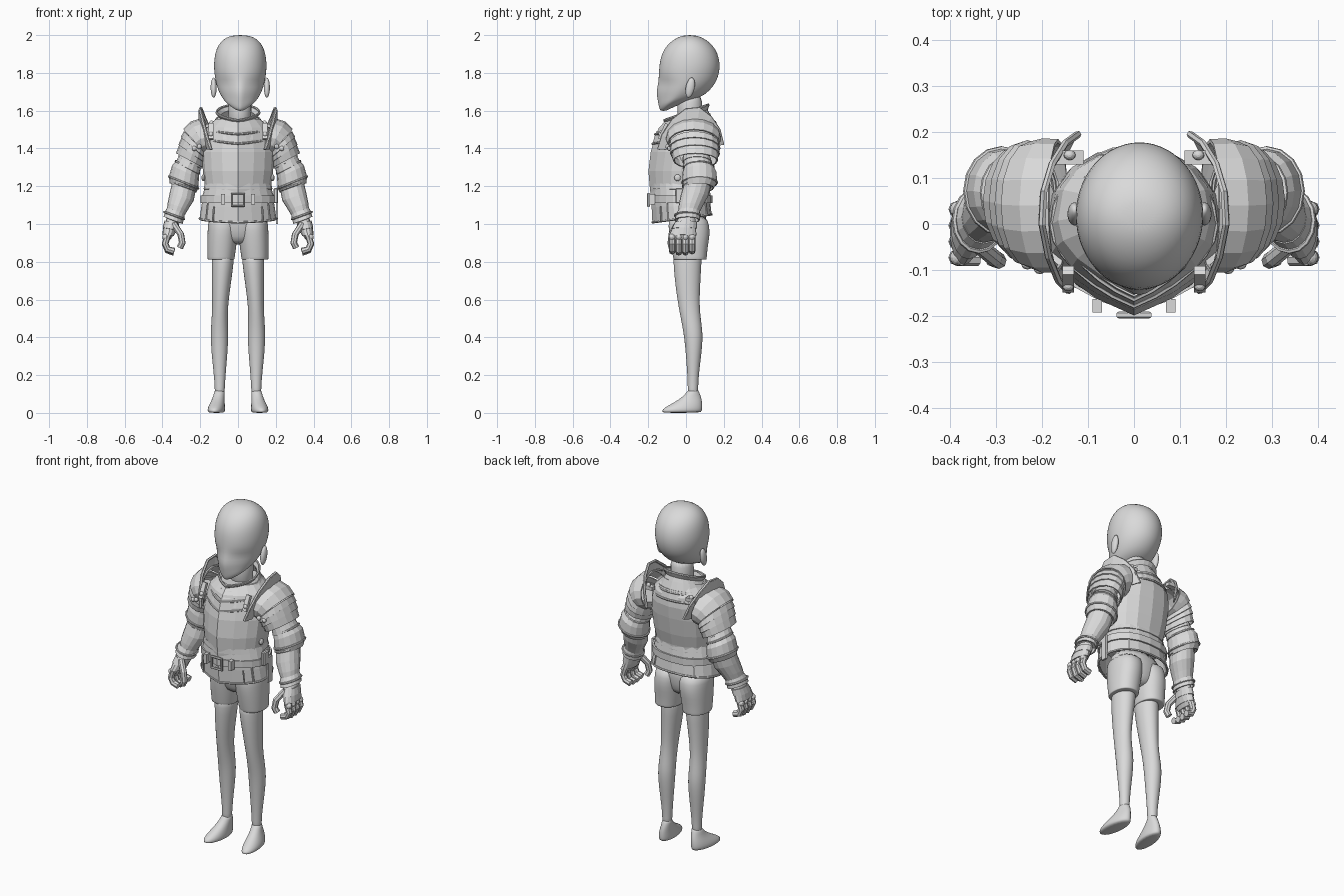
import bpy, bmesh
from math import sin, cos, pi, radians, copysign
from mathutils import Vector

cube = bpy.data.objects.get("Cube")
if cube:
    bpy.data.objects.remove(cube)

grey = bpy.data.materials.new("plain grey")
grey.use_nodes = True
grey.diffuse_color = (0.7, 0.7, 0.7, 1)
grey.node_tree.nodes["Principled BSDF"].inputs["Base Color"].default_value = grey.diffuse_color


def finish(name, mesh, mirror=False, thick=0, smooth=0, bevel=0):
    """Link a mesh with the common material, modifiers and shading."""
    ob = bpy.data.objects.new(name, mesh)
    bpy.context.scene.collection.objects.link(ob)
    mesh.materials.clear()
    mesh.materials.append(grey)
    if thick:
        ob.modifiers.new("thickness", 'SOLIDIFY').thickness = thick
    if bevel:
        ob.modifiers.new("bevel", 'BEVEL').width = bevel
    if smooth:
        ob.modifiers.new("rounding", 'SUBSURF').levels = 1
        ob.modifiers["rounding"].render_levels = 1
    if mirror:
        ob.modifiers.new("mirror", 'MIRROR').use_mirror_merge = False
    for p in mesh.polygons:
        p.use_smooth = bool(smooth)
    return ob


def bridge(name, groups, caps=False, **kw):
    """Skin each group of equal point rings into a tube."""
    bm = bmesh.new()
    for rings in groups:
        loops = [[bm.verts.new(p) for p in r] for r in rings]
        n = len(loops[0])
        for a, b in zip(loops, loops[1:]):
            for i in range(n):
                j = (i + 1) % n
                bm.faces.new((a[i], a[j], b[j], b[i]))
        if caps:
            bm.faces.new(loops[0])
            bm.faces.new(loops[-1])
    bmesh.ops.recalc_face_normals(bm, faces=bm.faces)
    me = bpy.data.meshes.new(name)
    bm.to_mesh(me)
    bm.free()
    return finish(name, me, **kw)


def level(cx, rx, yf, yb, zf, zb=None, keel=0, n=20, p=1, skew=0):
    """Near-horizontal ring; zf and zb tilt it, keel sharpens its front."""
    zb = zf if zb is None else zb
    pts = []
    for i in range(n):
        s, c = sin(2 * pi * i / n), cos(2 * pi * i / n)
        s, c = copysign(abs(s) ** p, s), copysign(abs(c) ** p, c)
        if c < 0:
            c = c * (1 - keel) - (1 - abs(s)) * keel
        y = (yf + yb) / 2 + c * (yb - yf) / 2
        pts.append(Vector((cx + rx * s - skew * y, y, zf + (zb - zf) * (c + 1) / 2)))
    return pts


def cross(x, y, z, deg, ry, rn, n=16):
    """Ring across an arm whose axis dips by deg below the x axis."""
    up = Vector((sin(radians(deg)), 0, cos(radians(deg))))
    return [Vector((x, y, z)) + up * rn * cos(2 * pi * i / n)
            + Vector((0, ry * sin(2 * pi * i / n), 0)) for i in range(n)]


def grow(ring, k):
    mid = sum(ring, Vector()) / len(ring)
    return [mid + (p - mid) * k for p in ring]


def lames(name, rings, flare=1.06, **kw):
    """Overlapping flared bands, one between each pair of rings."""
    bridge(name, [[a, grow(b, flare)] for a, b in zip(rings, rings[1:])],
           thick=0.007, **kw)


def cord(name, pts, r, cyclic=False, sides=1, **kw):
    cu = bpy.data.curves.new(name, 'CURVE')
    cu.dimensions, cu.bevel_depth, cu.bevel_resolution = '3D', r, sides
    cu.use_fill_caps = True
    sp = cu.splines.new('POLY')
    sp.points.add(len(pts) - 1)
    for q, p in zip(sp.points, pts):
        q.co = (*p, 1)
    sp.use_cyclic_u = cyclic
    tmp = bpy.data.objects.new(name, cu)
    me = bpy.data.meshes.new_from_object(tmp)
    bpy.data.objects.remove(tmp)
    return finish(name, me, **kw)


def solid(name, loc, size, kind="box", rot=0, **kw):
    bm = bmesh.new()
    if kind == "box":
        bmesh.ops.create_cube(bm, size=1)
    else:
        bmesh.ops.create_uvsphere(bm, u_segments=12, v_segments=8, radius=0.5)
    me = bpy.data.meshes.new(name)
    bm.to_mesh(me)
    bm.free()
    ob = finish(name, me, **kw)
    for v in me.vertices:
        v.co = Vector((v.co.x * size[0], v.co.y * size[1], v.co.z * size[2]))
        v.co = Vector((v.co.x, v.co.y * cos(rot) - v.co.z * sin(rot),
                       v.co.y * sin(rot) + v.co.z * cos(rot))) + Vector(loc)
    return ob


# Head, ears and neck
skull = [(.012, -.137, -.105, 1.598), (.045, -.144, -.07, 1.618), (.076, -.149, -.01, 1.642),
         (.098, -.156, .08, 1.67), (.116, -.161, .125, 1.705), (.129, -.151, .157, 1.745),
         (.136, -.145, .173, 1.785), (.141, -.143, .181, 1.83), (.138, -.136, .176, 1.88),
         (.128, -.117, .158, 1.925), (.107, -.086, .126, 1.963), (.072, -.042, .082, 1.99),
         (.03, -.005, .045, 2.0)]
bridge("head", [[level(.012, rx, f, b, z, keel=.35 if z < 1.75 else 0, n=28) for rx, f, b, z in skull]],
       caps=True, smooth=1)
for side in (-1, 1):
    solid("ear", (.012 + side * .141, .022, 1.722), (.034, .05, .11), "ball", rot=-.2, smooth=1)
bridge("neck", [[level(.008, .064, -.045, .09, 1.5), level(.01, .06, -.045, .085, 1.6),
                 level(.012, .065, -.05, .09, 1.7)]], caps=True, smooth=1)

# Breastplate and backplate
chest = [(.176, -.188, .125, 1.16), (.176, -.193, .128, 1.21), (.186, -.199, .145, 1.28),
         (.192, -.187, .16, 1.38), (.182, -.168, .166, 1.45), (.165, -.143, .158, 1.51),
         (.12, -.1, .13, 1.555)]
bridge("breastplate", [[level(0, rx, f, b, z, keel=.4, n=16, p=.85) for rx, f, b, z in chest]], caps=True)

# Layered gorget with rolled edges
gorget = [[level(0, *r, keel=.4, n=24) for r in g] for g in (
    [(.178, -.178, .166, 1.425, 1.49), (.15, -.158, .15, 1.49, 1.545)],
    [(.152, -.164, .152, 1.475, 1.53), (.12, -.128, .128, 1.525, 1.585)],
    [(.108, -.115, .122, 1.52, 1.575), (.094, -.097, .108, 1.53, 1.605),
     (.113, -.115, .118, 1.55, 1.632)])]
bridge("gorget", gorget, thick=.007)
for g, k in zip(gorget, (0, 0, -1)):
    cord("gorget_rim", g[k], .006, True)

# Waist lames and skirt
lames("waist_lames", [level(0, *r, keel=.35, n=20, p=.85) for r in
                      ((.174, -.19, .125, 1.215), (.178, -.186, .125, 1.185), (.183, -.184, .126, 1.15))],
      flare=1.03)
skirt = [level(0, *r, keel=.35, n=20, p=.85) for r in
         ((.18, -.184, .126, 1.16), (.194, -.182, .13, 1.09, 1.1), (.203, -.178, .136, 1.008, 1.05))]
bridge("skirt", [skirt], thick=.007)
cord("skirt_hem", skirt[-1], .006, True)
for i in (2, 7):
    cord("skirt_seam", [r[i] for r in skirt], .005, mirror=True)
panel = [[grow(r, 1.035)[i] for r in skirt[1:]] for i in (8, 9, 10)]
cord("front_panel_edge", panel[0], .005, mirror=True)

# Belt, buckle and side strap
bridge("belt", [[level(0, .199, -.194, .139, z, keel=.35, n=20, p=.85) for z in (1.11, 1.15)]], thick=.01)
cord("buckle", [(x, -.198, z) for x, z in ((-.033, 1.095), (.033, 1.095), (.033, 1.16), (-.033, 1.16))],
     .008, True)
solid("belt_pouch", (.2, -.03, 1.15), (.022, .05, .08), bevel=.005)
solid("side_strap", (.207, .0, 1.075), (.012, .035, .15))
solid("belt_loop", (.08, -.178, 1.13), (.02, .03, .055), mirror=True)
solid("side_roundel", (.184, -.045, 1.245), (.02, .035, .035), "ball", mirror=True)

# Pauldron: shoulder cap and three lames
cap = [cross(.165, .04, 1.46, 12, .145, .105), cross(.2, .04, 1.45, 28, .146, .105),
       cross(.225, .042, 1.43, 42, .138, .097)]
bridge("shoulder_cap", [cap], thick=.008, mirror=True)
lames("shoulder_lames", [cross(.222, .043, 1.425, 44, .132, .092), cross(.232, .045, 1.4, 50, .13, .088),
                         cross(.242, .048, 1.37, 56, .124, .084), cross(.254, .05, 1.335, 62, .112, .08)],
      mirror=True)

# Raised neck guard on each shoulder
guard = [Vector(p) for p in ((.142, -.145, 1.395), (.165, -.122, 1.47), (.186, -.07, 1.55), (.2, 0, 1.605),
                             (.196, .07, 1.612), (.178, .13, 1.565), (.15, .175, 1.5), (.122, .195, 1.42))]
inner = [p.lerp(Vector((.2, .04, 1.4)), .26) for p in guard]
bm = bmesh.new()
top, low = ([bm.verts.new(p) for p in row] for row in (guard, inner))
for i in range(len(top) - 1):
    bm.faces.new((top[i], top[i + 1], low[i + 1], low[i]))
me = bpy.data.meshes.new("neck_guard")
bm.to_mesh(me)
bm.free()
finish("neck_guard", me, mirror=True, thick=.008)
cord("neck_guard_rim", guard, .008, mirror=True)

# Shoulder straps and rivets
solid("front_strap", (.143, -.12, 1.49), (.025, .02, .09), rot=-.45, mirror=True)
solid("back_strap", (.14, .145, 1.52), (.06, .03, .02), mirror=True)
for loc in ((.143, -.135, 1.475), (.205, -.098, 1.41), (.232, -.088, 1.4), (.14, .15, 1.535)):
    solid("rivet", loc, (.026, .022, .026), "ball", mirror=True)

# Upper arm, elbow guard and forearm
bridge("upper_arm", [[cross(.225, .05, 1.42, 62, .065, .06), cross(.262, .06, 1.32, 66, .066, .06),
                      cross(.285, .065, 1.22, 70, .06, .058)]], caps=True, mirror=True)
lames("upper_arm_lames", [cross(.242, .055, 1.36, 60, .072, .066), cross(.256, .06, 1.325, 62, .074, .066),
                          cross(.268, .065, 1.295, 64, .078, .068)], mirror=True)
elbow = [cross(.268, .068, 1.3, 62, .078, .07), cross(.278, .072, 1.275, 64, .09, .079),
         cross(.288, .072, 1.22, 68, .092, .084), cross(.292, .068, 1.19, 70, .08, .074)]
bridge("elbow_guard", [elbow], thick=.008, mirror=True)
for k in (0, 2):
    cord("elbow_rim", elbow[k], .006, True, mirror=True)
forearm = [cross(.286, .058, 1.2, 70, .072, .066), cross(.298, .043, 1.145, 71, .073, .067),
           cross(.318, .025, 1.095, 72, .064, .057), cross(.333, .012, 1.05, 72, .054, .047)]
bridge("forearm", [forearm], caps=True, mirror=True)
cord("forearm_rim", grow(forearm[0], 1.04), .006, True, mirror=True)
lames("gauntlet_cuff", [cross(.328, .015, 1.07, 70, .058, .05), cross(.337, .01, 1.045, 70, .063, .052),
                        cross(.343, .005, 1.02, 70, .064, .052)], mirror=True)
cord("cuff_rim", cross(.338, .008, 1.045, 70, .067, .056), .006, True, mirror=True)

# Gauntlet hand with curled fingers
bridge("hand", [[cross(.343, .004, 1.03, 76, .045, .034), cross(.357, -.008, .985, 80, .06, .033),
                 cross(.369, -.017, .94, 84, .066, .025), cross(.375, -.02, .92, 84, .06, .018)]],
       caps=True, mirror=True)
lames("hand_lames", [cross(.35, 0, 1.01, 78, .058, .04), cross(.36, -.01, .975, 80, .063, .037),
                     cross(.37, -.017, .94, 84, .068, .029)], mirror=True)
for i in range(4):
    y = -.073 + i * .035
    tip = .006 if i in (0, 3) else 0
    cord("finger", [(.372, y, .94), (.386, y, .895), (.372, y, .86 + tip), (.338, y, .85 + tip)],
         .018, sides=2, mirror=True)
    solid("knuckle", (.381, y, .93), (.04, .036, .036), "ball", mirror=True)
cord("thumb", [(.34, -.045, 1.0), (.303, -.075, .945), (.295, -.08, .9), (.308, -.075, .875)],
     .018, sides=2, mirror=True)

# Shorts
bridge("shorts_hips", [[level(0, .07, -.05, .075, .89), level(0, .125, -.075, .1, .93),
                        level(0, .155, -.093, .112, 1.0), level(0, .155, -.1, .11, 1.1)]],
       caps=True, smooth=1)
bridge("shorts_leg", [[level(*r, p=.9) for r in (
    (.09, .066, -.06, .1, .812), (.09, .072, -.067, .11, .812), (.09, .072, -.068, .11, .818),
    (.086, .078, -.08, .116, .88), (.083, .08, -.09, .127, .94), (.078, .082, -.095, .125, .99),
    (.075, .08, -.09, .11, 1.05))]], caps=True, mirror=True, smooth=1)

# Bare legs and feet
bridge("leg", [[level(*r) for r in (
    (.08, .06, -.068, .085, .86), (.08, .059, -.068, .083, .8), (.087, .052, -.06, .077, .7),
    (.093, .044, -.046, .072, .6), (.096, .042, -.034, .075, .53), (.098, .045, -.02, .084, .46),
    (.098, .047, -.01, .09, .4), (.098, .043, -.002, .083, .32), (.097, .033, .006, .07, .22),
    (.096, .026, .01, .063, .13), (.098, .027, .008, .066, .08))]], caps=True, mirror=True, smooth=1)
bridge("foot", [[level(*r, skew=.1) for r in (
    (.11, .036, -.115, .078, 0), (.113, .045, -.127, .086, .004, .01), (.113, .046, -.128, .088, .018, .03),
    (.11, .04, -.1, .086, .036, .06), (.105, .032, -.04, .08, .068, .085),
    (.102, .029, -.002, .07, .1, .11), (.1, .025, .01, .064, .125))]], caps=True, mirror=True, smooth=1)
